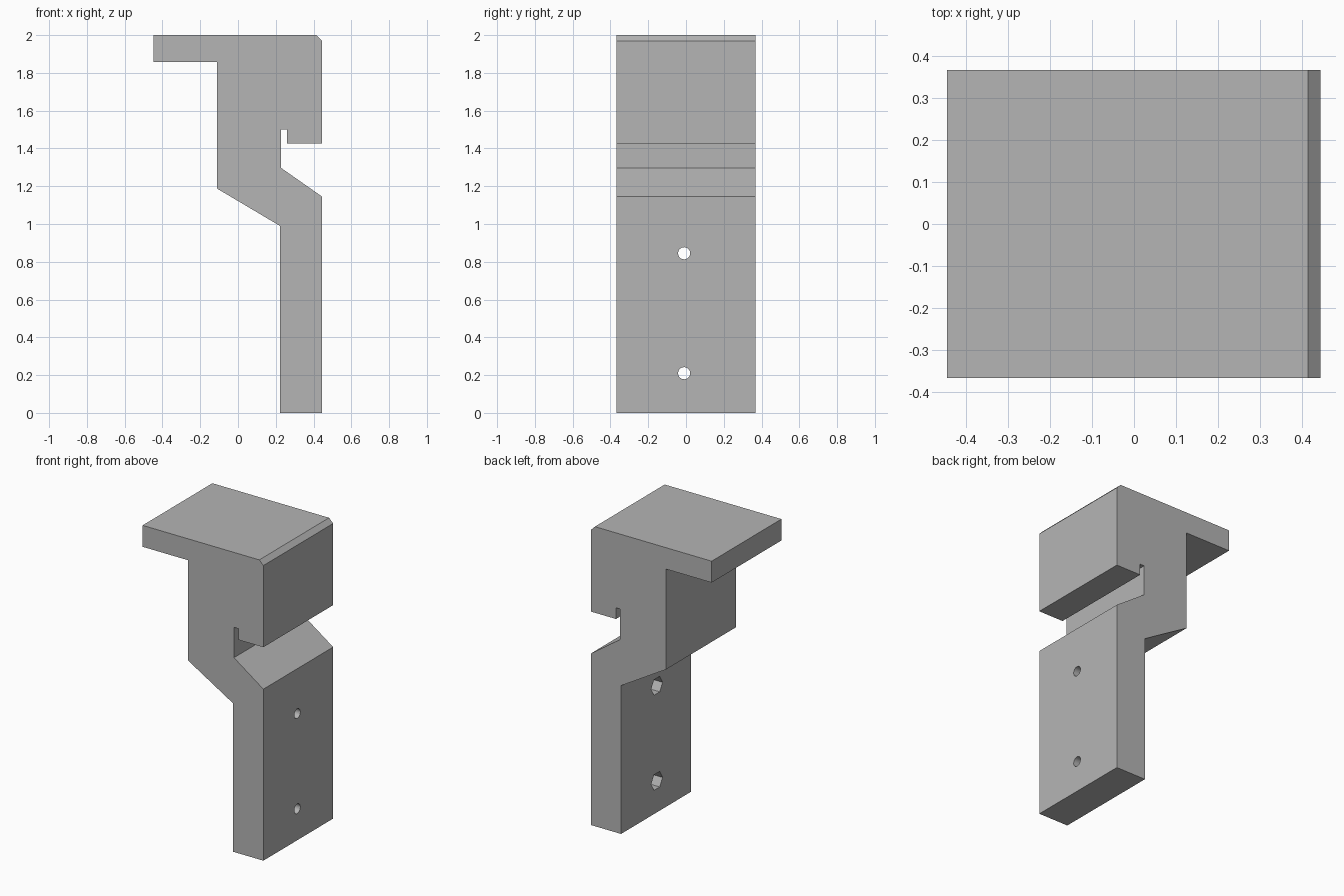
import bpy
import bmesh
from math import pi

if "Cube" in bpy.data.objects:
    bpy.data.objects.remove(bpy.data.objects["Cube"], do_unlink=True)

HALF_DEPTH = 0.368
BACK_X, FRONT_X = 0.222, 0.445

grey = bpy.data.materials.new("plain_grey")
grey.use_nodes = True
colour = (0.46, 0.46, 0.46, 1)
grey.diffuse_color = colour
grey.node_tree.nodes["Principled BSDF"].inputs["Base Color"].default_value = colour

# Side profile (x, z): top flange, hooked head, slanted neck, mounting leg
profile = [
    (-0.447, 2), (0.415, 2), (FRONT_X, 1.97), (FRONT_X, 1.425),
    (0.26, 1.425), (0.26, 1.5), (0.228, 1.5), (0.228, 1.297),
    (FRONT_X, 1.145), (FRONT_X, 0), (BACK_X, 0), (BACK_X, 0.99),
    (-0.11, 1.187), (-0.11, 1.857), (-0.447, 1.857),
]
bm = bmesh.new()
face = bm.faces.new([bm.verts.new((x, -HALF_DEPTH, z)) for x, z in profile])
extruded = bmesh.ops.extrude_face_region(bm, geom=[face])["geom"]
bmesh.ops.translate(bm, vec=(0, 2 * HALF_DEPTH, 0),
                    verts=[v for v in extruded if isinstance(v, bmesh.types.BMVert)])
bmesh.ops.recalc_face_normals(bm, faces=bm.faces)
mesh = bpy.data.meshes.new("hook_bracket")
bm.to_mesh(mesh)
bm.free()
mesh.materials.append(grey)
bracket = bpy.data.objects.new("hook_bracket", mesh)
bpy.context.collection.objects.link(bracket)


def drill(sides, radius, x0, x1, z):
    """Cut a prism-shaped hole along x through the leg."""
    bpy.ops.mesh.primitive_cylinder_add(
        vertices=sides, radius=radius, depth=x1 - x0,
        location=((x0 + x1) / 2, -0.01, z), rotation=(0, pi / 2, 0))
    cutter = bpy.context.object
    cutter.name = "hole_cutter"
    cutter.hide_render = True
    cutter.data.materials.append(grey)
    cut = bracket.modifiers.new("hole", "BOOLEAN")
    cut.operation = "DIFFERENCE"
    cut.solver = "EXACT"
    cut.object = cutter
    bpy.context.view_layer.objects.active = bracket
    bpy.ops.object.modifier_apply(modifier=cut.name)
    bpy.data.objects.remove(cutter, do_unlink=True)


# Round bolt holes with hexagonal nut pockets behind them
for height in (0.21, 0.845):
    drill(32, 0.032, BACK_X - 0.1, FRONT_X + 0.1, height)
    drill(6, 0.06, BACK_X - 0.1, BACK_X + 0.12, height)

# Smooth the round holes, keep all corners sharp
bpy.ops.object.select_all(action="DESELECT")
bracket.select_set(True)
bpy.context.view_layer.objects.active = bracket
bpy.ops.object.shade_smooth_by_angle(angle=pi / 9)
